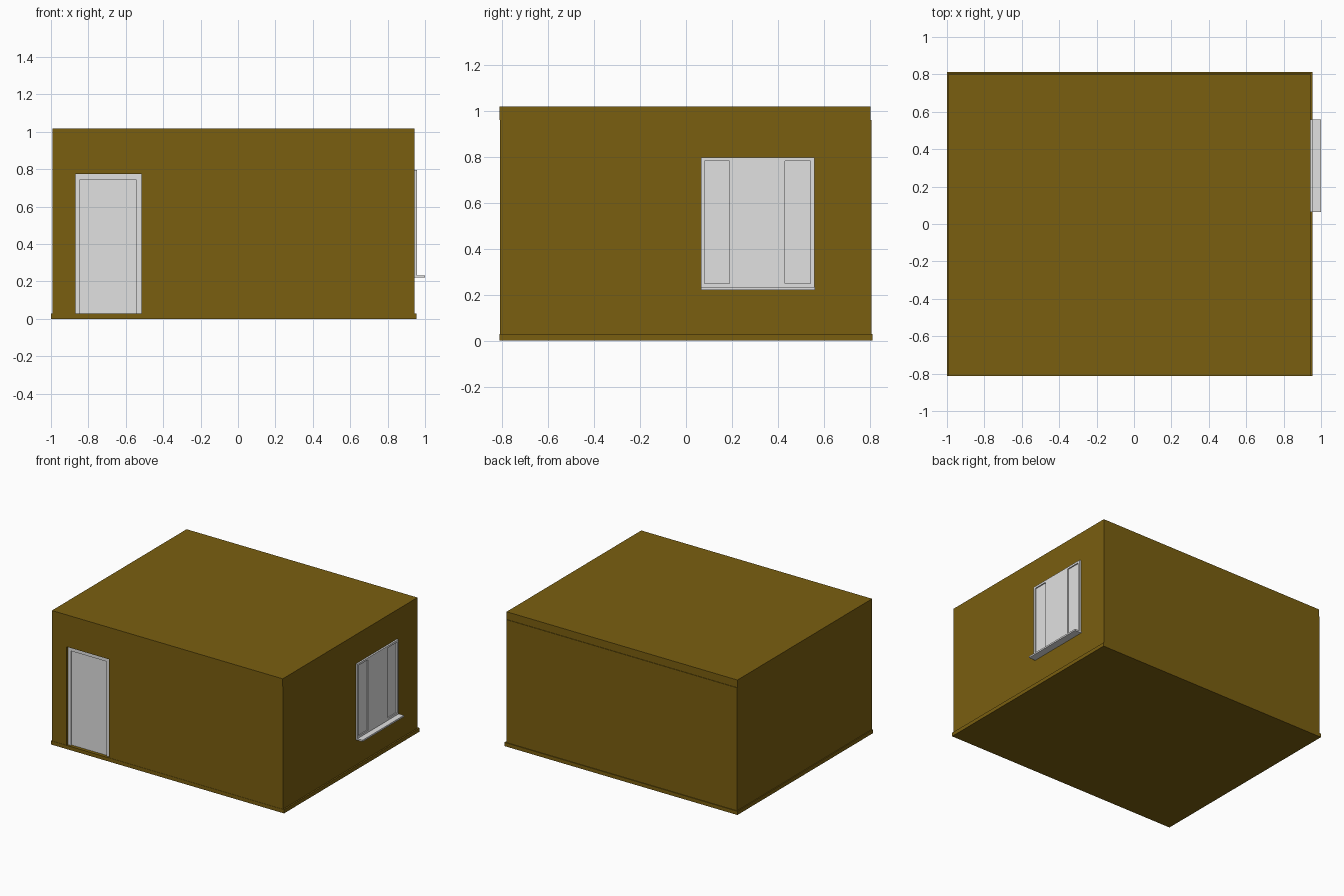
import bpy

if "Cube" in bpy.data.objects:
    bpy.data.objects.remove(bpy.data.objects["Cube"], do_unlink=True)


def material(name, rgb):
    m = bpy.data.materials.new(name)
    m.use_nodes = True
    m.diffuse_color = (*rgb, 1)
    bsdf = next(n for n in m.node_tree.nodes if n.type == 'BSDF_PRINCIPLED')
    bsdf.inputs["Base Color"].default_value = (*rgb, 1)
    return m


brown = material("brown", (0.195, 0.114, 0.005))
grey = material("light grey", (0.75, 0.75, 0.75))


def box(name, x, y, z, mat):
    """Box spanning the given (low, high) ranges."""
    bpy.ops.mesh.primitive_cube_add(size=1)
    ob = bpy.context.object
    ob.name = name
    spans = (x, y, z)
    for v in ob.data.vertices:
        v.co = [r[1] if c > 0 else r[0] for c, r in zip(v.co, spans)]
    ob.data.materials.append(mat)
    return ob


def cut(ob, *ranges):
    """Cut a box-shaped opening into ob."""
    cutter = box("cutter", *ranges, ob.data.materials[0])
    cutter.hide_render = True
    mod = ob.modifiers.new("opening", 'BOOLEAN')
    mod.operation = 'DIFFERENCE'
    mod.solver = 'EXACT'
    mod.object = cutter
    bpy.context.view_layer.objects.active = ob
    bpy.ops.object.modifier_apply(modifier=mod.name)
    bpy.data.objects.remove(cutter, do_unlink=True)


# Building shell: plinth, walls and flat roof slab
box("plinth", (-1, 0.955), (-0.812, 0.812), (0, 0.028), brown)
walls = box("walls", (-0.993, 0.944), (-0.81, 0.806), (0.028, 0.96), brown)
box("roof_slab", (-0.993, 0.944), (-0.812, 0.802), (0.96, 1.018), brown)

# Recessed door with frame and leaf
cut(walls, (-0.87, -0.515), (-0.9, -0.78), (0.02, 0.775))
frame = box("door_frame", (-0.87, -0.515), (-0.797, -0.77), (0.028, 0.775), grey)
cut(frame, (-0.845, -0.545), (-0.9, -0.787), (0.02, 0.745))

# Window with a flush centre pane and two recessed side sashes
window = box("window_frame", (0.93, 0.957), (0.065, 0.558), (0.23, 0.797), grey)
for side, span in (("near", (0.08, 0.19)), ("far", (0.43, 0.542))):
    cut(window, (0.948, 1), span, (0.248, 0.782))
box("window_sill", (0.93, 1), (0.065, 0.56), (0.22, 0.232), grey)
